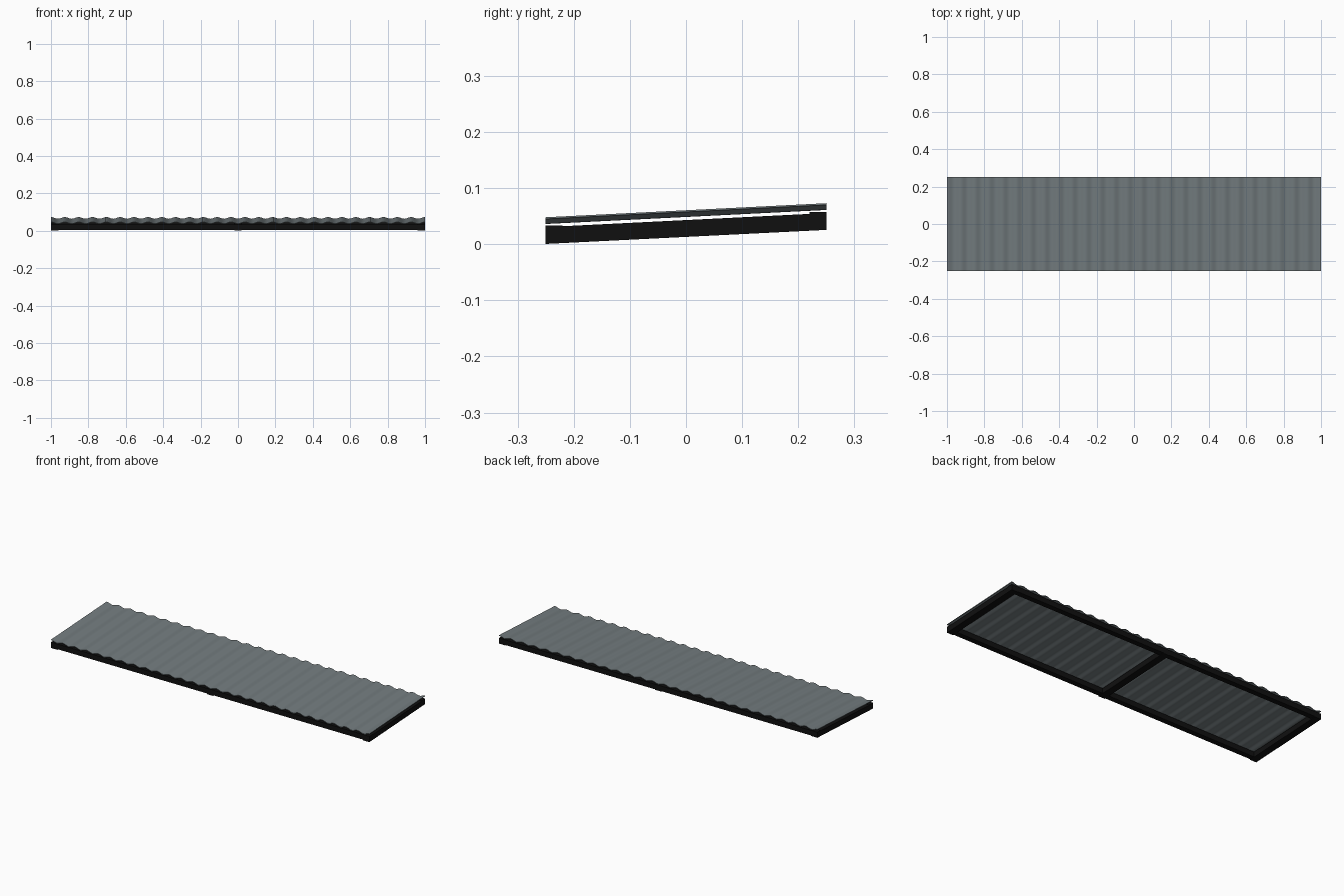
import bpy, bmesh, math

cube = bpy.data.objects.get("Cube")
if cube:
    bpy.data.objects.remove(cube, do_unlink=True)

SLOPE = 0.05
HALF_X, HALF_Y = 1.0, 0.25


def material(name, color):
    m = bpy.data.materials.new(name)
    m.use_nodes = True
    m.diffuse_color = color
    m.node_tree.nodes["Principled BSDF"].inputs["Base Color"].default_value = color
    return m


steel = material("grey sheet metal", (0.17, 0.20, 0.21, 1))
black = material("black frame", (0.005, 0.005, 0.005, 1))


def finish(name, bm, mat):
    bmesh.ops.recalc_face_normals(bm, faces=bm.faces)
    mesh = bpy.data.meshes.new(name)
    bm.to_mesh(mesh)
    bm.free()
    mesh.materials.append(mat)
    obj = bpy.data.objects.new(name, mesh)
    bpy.context.collection.objects.link(obj)
    return obj


def beam(name, x, y, z, size, slope=0):
    """Box beam, optionally sheared to follow the roof pitch."""
    bm = bmesh.new()
    bmesh.ops.create_cube(bm, size=1)
    for v in bm.verts:
        px, py, pz = (c * s for c, s in zip(v.co, size))
        v.co = (x + px, y + py, z + pz + slope * py)
    return finish(name, bm, black)


# Sloping rafters at both ends and in the middle
for name, x in (("left_rafter", 0.98), ("middle_rafter", 0), ("right_rafter", -0.98)):
    beam(name, x, 0, 0.028, (0.04, 2 * HALF_Y, 0.03), SLOPE)

# Level beams along the front and back edges
beam("front_beam", 0, -0.235, 0.019, (2 * HALF_X, 0.03, 0.029))
beam("back_beam", 0, 0.235, 0.0425, (2 * HALF_X, 0.03, 0.029))

# Corrugated roof sheet following the pitch
WAVES, STEPS = 27, 12
THICK, AMP = 0.003, 0.0045
bm = bmesh.new()
rows = []
for y in (-HALF_Y, HALF_Y):
    for offset in (THICK / 2, -THICK / 2):
        row = []
        for i in range(WAVES * STEPS + 1):
            t = i / (WAVES * STEPS)
            wave = AMP * math.cos(t * WAVES * math.tau)
            row.append(bm.verts.new((HALF_X * (2 * t - 1), y, 0.0545 + SLOPE * y + wave + offset)))
        rows.append(row)
front_top, front_low, back_top, back_low = rows
loop = (front_top, back_top, back_low, front_low)
for a, b in zip(loop, loop[1:] + loop[:1]):
    for i in range(WAVES * STEPS):
        bm.faces.new((a[i], a[i + 1], b[i + 1], b[i]))
for i in (0, -1):
    bm.faces.new([row[i] for row in loop])
sheet = finish("corrugated_roof_sheet", bm, steel)

bpy.ops.object.select_all(action="DESELECT")
sheet.select_set(True)
bpy.context.view_layer.objects.active = sheet
bpy.ops.object.shade_smooth_by_angle(angle=math.radians(40))
